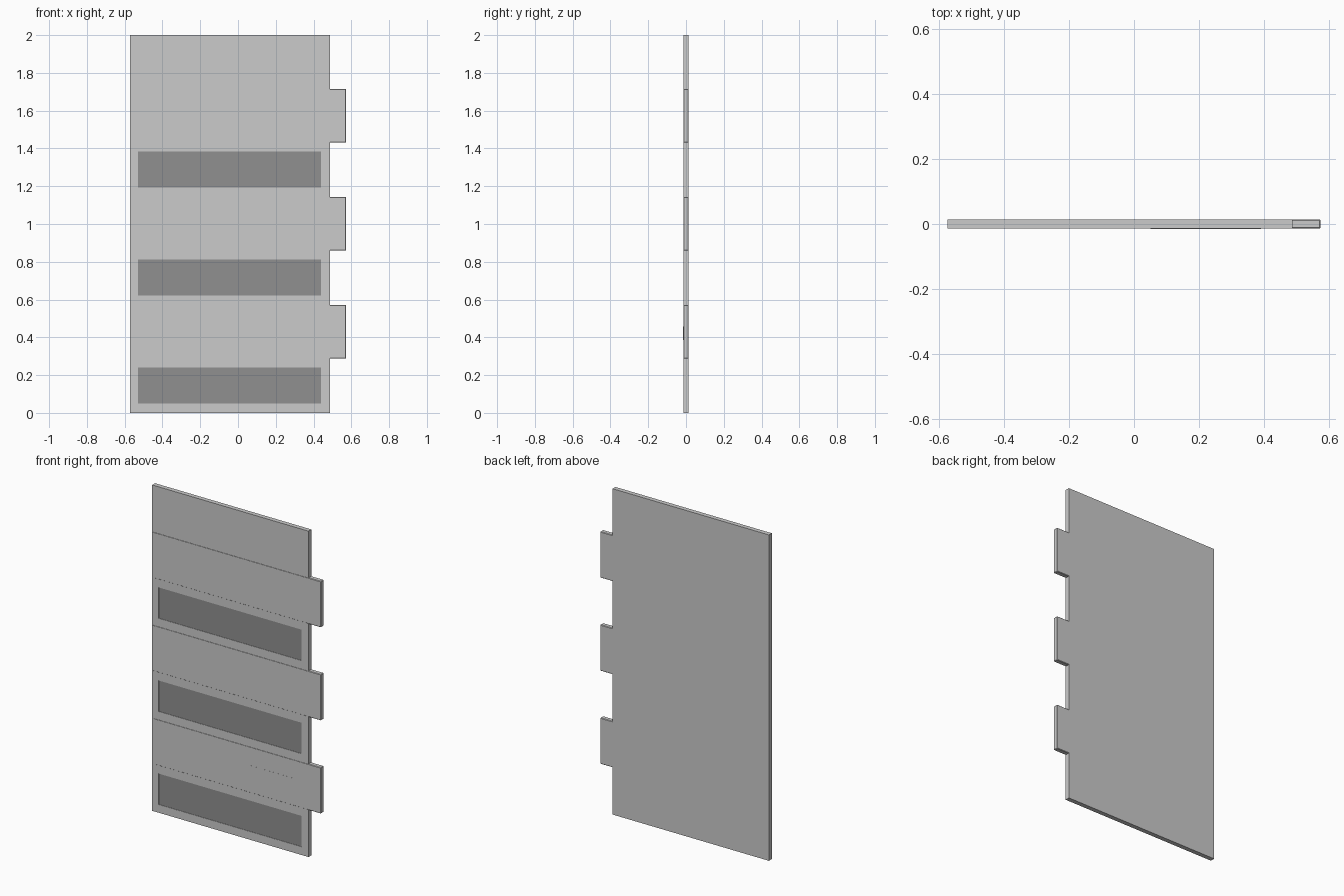
import bpy

if "Cube" in bpy.data.objects:
    bpy.data.objects.remove(bpy.data.objects["Cube"])

H = 2.0
ROW = H / 7            # seven equal rows, every second one carries a plank
LEFT, RIGHT, TAB = -0.573, 0.488, 0.573
FRONT, BACK = -0.0135, 0.0145

dark = bpy.data.materials.new("dark_grey")
dark.diffuse_color = (0.28, 0.28, 0.28, 1)
dark.use_nodes = True
dark.node_tree.nodes["Principled BSDF"].inputs["Base Color"].default_value = dark.diffuse_color


def box(name, x0, x1, y0, y1, z0, z1, bevel=0.0):
    bpy.ops.mesh.primitive_cube_add(
        size=1, location=((x0 + x1) / 2, (y0 + y1) / 2, (z0 + z1) / 2))
    ob = bpy.context.object
    ob.name = name
    ob.scale = (x1 - x0, y1 - y0, z1 - z0)
    bpy.ops.object.transform_apply(location=False, rotation=False, scale=True)
    if bevel:
        mod = ob.modifiers.new("bevel", 'BEVEL')
        mod.width = bevel
        mod.segments = 1
    return ob


# Main board
board = box("board", LEFT, RIGHT, FRONT, BACK, 0, H)

for i in range(3):
    z = 2 * i * ROW

    # Shallow recess cut into the front of the board
    x0, x1, z0, z1 = -0.53, 0.44, z + 0.05, z + 0.24
    cutter = box(f"recess_cutter_{i + 1}", x0, x1, -0.1, FRONT + 0.004, z0, z1)
    cutter.hide_render = True
    cutter.hide_viewport = True
    cut = board.modifiers.new("recess", 'BOOLEAN')
    cut.operation = 'DIFFERENCE'
    cut.solver = 'EXACT'
    cut.object = cutter

    # Dark inlay lying in the recess
    inlay = box(f"dark_inlay_{i + 1}", x0, x1, FRONT + 0.002, FRONT + 0.006, z0, z1)
    inlay.data.materials.append(dark)

    # Chamfered plank whose end sticks out as a tab
    box(f"tab_plank_{i + 1}", LEFT + 0.004, TAB, FRONT - 0.001, BACK,
        z + ROW + 0.003, z + 2 * ROW, bevel=0.003)

# Thin plate on the lowest plank
box("thin_plate", 0.05, 0.39, FRONT - 0.0015, FRONT, 0.385, 0.457)
